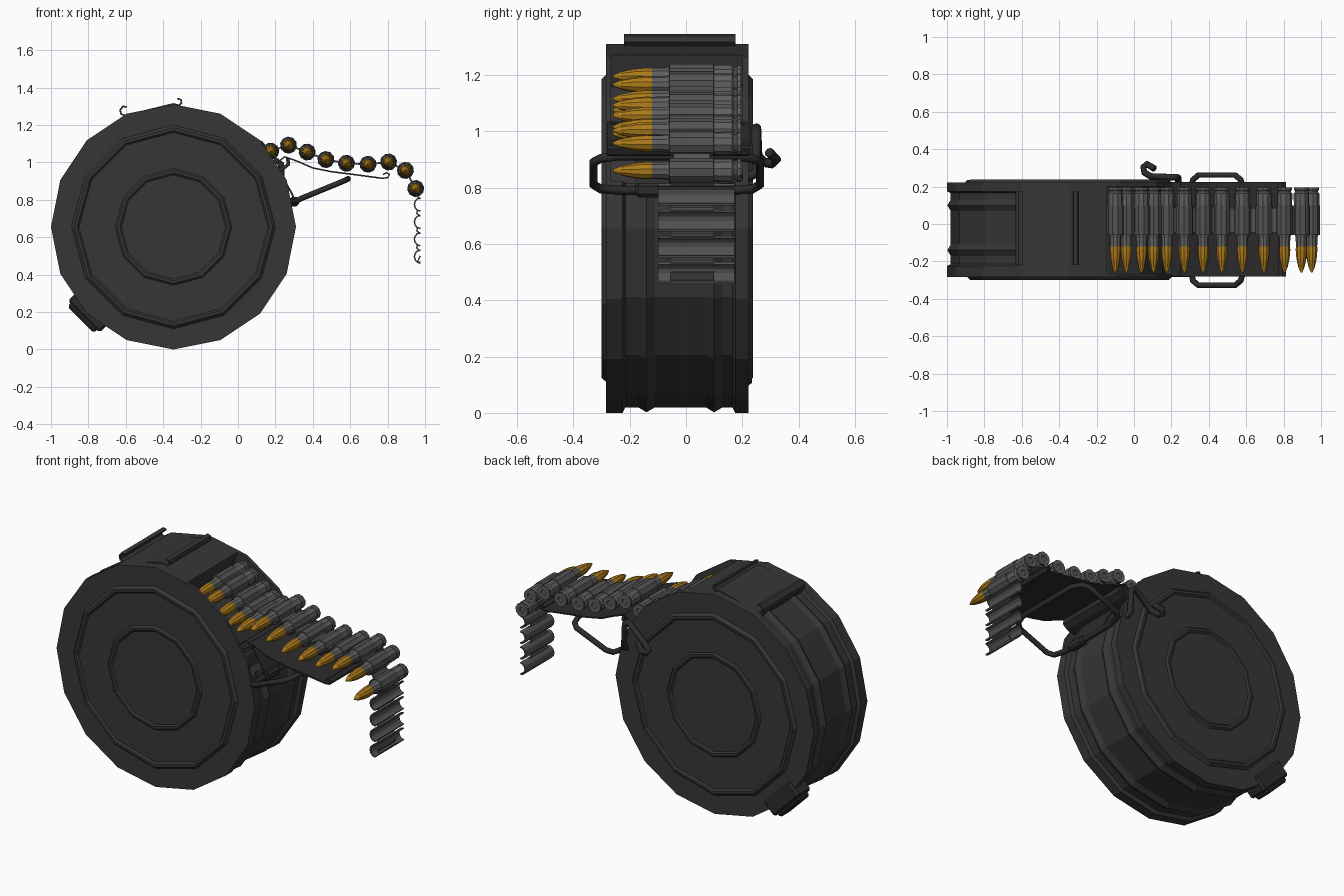
import bpy, bmesh
from math import cos, sin, pi, radians
from mathutils import Matrix

cube = bpy.data.objects.get("Cube")
if cube:
    bpy.data.objects.remove(cube)

CX, CZ, R = -0.345, 0.655, 0.655   # drum axis and radius
STEP = 2 * pi / 16


def material(name, col):
    m = bpy.data.materials.new(name)
    m.use_nodes = True
    m.diffuse_color = (*col, 1)
    bsdf = m.node_tree.nodes["Principled BSDF"]
    bsdf.inputs["Base Color"].default_value = (*col, 1)
    bsdf.inputs["Roughness"].default_value = 0.6
    return m


DARK = material("dark drum metal", (0.037, 0.037, 0.037))
BLACK = material("black hardware", (0.025, 0.025, 0.025))
STEEL = material("grey casing", (0.115, 0.115, 0.115))
LINK = material("link steel", (0.085, 0.085, 0.085))
GOLD = material("golden tip", (0.42, 0.20, 0.01))


def finish(name, bm, mats):
    bmesh.ops.remove_doubles(bm, verts=bm.verts, dist=1e-5)
    bmesh.ops.recalc_face_normals(bm, faces=bm.faces)
    me = bpy.data.meshes.new(name)
    bm.to_mesh(me)
    bm.free()
    for m in mats:
        me.materials.append(m)
    ob = bpy.data.objects.new(name, me)
    bpy.context.scene.collection.objects.link(ob)
    return ob


def lathe(name, profile, sides, mats, loc=(0, 0)):
    """Revolve (radius, y) points about an axis parallel to y."""
    bm = bmesh.new()
    vs = [bm.verts.new((r, y, 0)) for r, y in profile]
    es = [bm.edges.new(p) for p in zip(vs, vs[1:])]
    bmesh.ops.spin(bm, geom=vs + es, cent=(0, 0, 0), axis=(0, 1, 0),
                   angle=2 * pi, steps=sides, use_merge=True)
    ob = finish(name, bm, mats)
    ob.location = (loc[0], 0, loc[1])
    return ob


def sector(name, profile, start, end, mat):
    """Sweep a closed (y, radius) section along part of the sixteen-sided drum."""
    a, b = radians(start), radians(end)
    angles = [a] + [k * STEP for k in range(-32, 33) if a + .01 < k * STEP < b - .01] + [b]
    bm = bmesh.new()
    rings = []
    for t in angles:
        k = cos(STEP / 2) / cos(t % STEP - STEP / 2)
        rings.append([bm.verts.new((CX + r * k * cos(t), y, CZ + r * k * sin(t)))
                      for y, r in profile])
    n = len(profile)
    for p, q in zip(rings, rings[1:]):
        for i in range(n):
            j = (i + 1) % n
            bm.faces.new((p[i], p[j], q[j], q[i]))
    bm.faces.new(rings[0])
    bm.faces.new(rings[-1])
    return finish(name, bm, [mat])


def ribbon(name, path, y0, y1, thick, mat):
    """Bent sheet following an (x, z) path."""
    bm = bmesh.new()
    rows = [[bm.verts.new((x, y, z)) for y in (y0, y1)] for x, z in path]
    for p, q in zip(rows, rows[1:]):
        bm.faces.new((p[0], p[1], q[1], q[0]))
    ob = finish(name, bm, [mat])
    mod = ob.modifiers.new("thickness", "SOLIDIFY")
    mod.thickness = thick
    mod.offset = 0
    return ob


def rod(name, points, radius, mat, closed=False):
    cu = bpy.data.curves.new(name, "CURVE")
    cu.dimensions = "3D"
    cu.bevel_depth = radius
    cu.bevel_resolution = 2
    cu.use_fill_caps = True
    sp = cu.splines.new("POLY")
    sp.points.add(len(points) - 1)
    for p, co in zip(sp.points, points):
        p.co = (*co, 1)
    sp.use_cyclic_u = closed
    cu.materials.append(mat)
    ob = bpy.data.objects.new(name, cu)
    bpy.context.scene.collection.objects.link(ob)
    return ob


def box(name, size, loc, tilt, mat):
    bm = bmesh.new()
    bmesh.ops.create_cube(bm, size=1)
    bmesh.ops.scale(bm, vec=size, verts=bm.verts)
    bmesh.ops.bevel(bm, geom=bm.edges[:], offset=0.012, segments=1, affect="EDGES")
    bm.transform(Matrix.Translation(loc) @ Matrix.Rotation(tilt, 4, "Y"))
    return finish(name, bm, [mat])


# Drum: two thin side plates around a recessed core
FRONT, BACK = -0.284, 0.222
lathe("drum_body", [(0, FRONT), (R, FRONT), (R, -.266), (.54, -.266),
                    (.54, .2), (R, .2), (R, BACK), (0, BACK)], 16, [DARK], (CX, CZ))

# Raised side caps with two concentric rings
cap = [(.545, 0), (.53, .016), (.515, .016), (.505, .006), (.312, .006),
       (.302, .016), (.288, .016), (.278, .008), (0, .008)]
for name, face, side in (("front_cap", FRONT, -1), ("back_cap", BACK, 1)):
    lathe(name, [(r, face + side * h) for r, h in cap], 12, [DARK], (CX, CZ))

# Ribbed outer wall, leaving the feed opening, and the plain top cover
ribs = [(-.266, .53), (-.266, R), (-.225, R), (-.215, .635)]
for y in (-.14, .1):
    ribs += [(y - .03, .635), (y, .653), (y + .03, .635)]
ribs += [(.165, .635), (.175, R), (.2, R), (.2, .53)]
sector("ribbed_wall", ribs, 115 - 360, 15, DARK)
sector("top_cover", [(-.266, .53), (-.266, R), (.2, R), (.2, .53)], 72, 115, DARK)

# Lid plate with curled lips
ribbon("lid_plate", [(-.595, 1.295), (-.615, 1.3), (-.63, 1.28), (-.625, 1.258),
                     (-.6, 1.25), (-.345, 1.312), (-.315, 1.305), (-.302, 1.318),
                     (-.305, 1.335), (-.325, 1.341)], -.22, .175, .01, DARK)

# Rear latch on the lower edge
a = radians(225)
for name, size, y, r in (("latch", (.1, .125, .24), .172, .63),
                         ("latch_lip", (.035, .1, .2), .172, .685)):
    box(name, size, (CX + r * cos(a), y, CZ + r * sin(a)), -a, BLACK)

# Feed tray with a curled end, plus its bracket
ribbon("feed_tray", [(.2, .99), (.25, 1.03), (.32, 1.005), (.4, .97), (.5, .95),
                     (.62, .935), (.77, .915), (.8, .918), (.81, .935), (.795, .945),
                     (.775, .935)], -.28, .225, .008, BLACK)
ribbon("tray_bracket", [(.2, .955), (.245, .97), (.27, .99), (.265, 1.025)],
       -.27, .21, .02, BLACK)
ribbon("tray_support", [(.21, .96), (.25, .9), (.29, .83), (.305, .785)],
       -.18, .1, .01, BLACK)
box("bail_clip", (.05, .12, .05), (.3, -.12, .79), 0, BLACK)

# Folding bail handle
half = [(.30, .19, .79), (.315, .27, .795), (.345, .295, .81), (.54, .295, .89),
        (.57, .27, .903), (.588, .21, .912)]
loop = half + [(x, -y, z) for x, y, z in reversed(half)]
rod("bail_handle", [(x, y - .033, z) for x, y, z in loop], .016, BLACK, closed=True)

# Rear hook
rod("rear_hook", [(.24, .2, .83), (.235, .25, .85), (.23, .25, .99), (.205, .25, 1.01),
                  (.09, .255, .91), (.055, .275, .89), (.05, .305, .885),
                  (.07, .32, .9), (.11, .295, .925)], .018, BLACK)

# Cartridge belt: casing, tip and link shared by every round
belt = [(-.1, 1.195), (-.04, 1.165), (.04, 1.115), (.105, 1.075), (.175, 1.06),
        (.27, 1.092), (.37, 1.055), (.47, 1.015), (.58, .995), (.695, .99),
        (.805, 1.002), (.895, .957), (.95, .86)]
cartridge = [(0, .187), (.015, .187), (.018, .195), (.041, .195), (.041, .182),
             (.034, .178), (.034, .17), (.042, .163), (.039, -.035), (.031, -.075),
             (.03, -.12), (.031, -.14), (.027, -.185), (.017, -.23), (.004, -.26), (0, -.26)]
round_mesh = link_mesh = None
for i, pos in enumerate(belt):
    if not round_mesh:
        ob = lathe("cartridge", cartridge, 10, [STEEL, GOLD], pos)
        round_mesh = ob.data
        for f in round_mesh.polygons:
            f.material_index = int(f.center.y < -.12)
        ob = lathe("belt_link", [(.04, -.06), (.046, -.058), (.046, .098), (.04, .1)],
                   10, [LINK], pos)
        link_mesh = ob.data
        continue
    for name, me in (("cartridge", round_mesh), ("belt_link", link_mesh)):
        ob = bpy.data.objects.new(f"{name}_{i}", me)
        ob.location = (pos[0], 0, pos[1])
        ob.rotation_euler.y = i * .3
        bpy.context.scene.collection.objects.link(ob)
ribbon("belt_connector", belt, -.045, .085, .01, LINK)

# Empty links hanging from the end of the belt
for i in range(4):
    z = .775 - i * .093
    arc = [(.975 - .032 * cos(t), z + .035 * sin(t))
           for t in (k * pi / 6 for k in range(-3, 4))]
    ribbon(f"empty_link_{i}", arc, -.1, .172, .008, LINK)
    ribbon(f"link_neck_{i}", [(.975, z + .03), (.955, z + .045), (.96, z + .06)],
           -.055, .1, .008, LINK)
ribbon("last_link_tab", [(.975, .465), (.96, .47), (.975, .5)], -.055, .1, .008, LINK)
